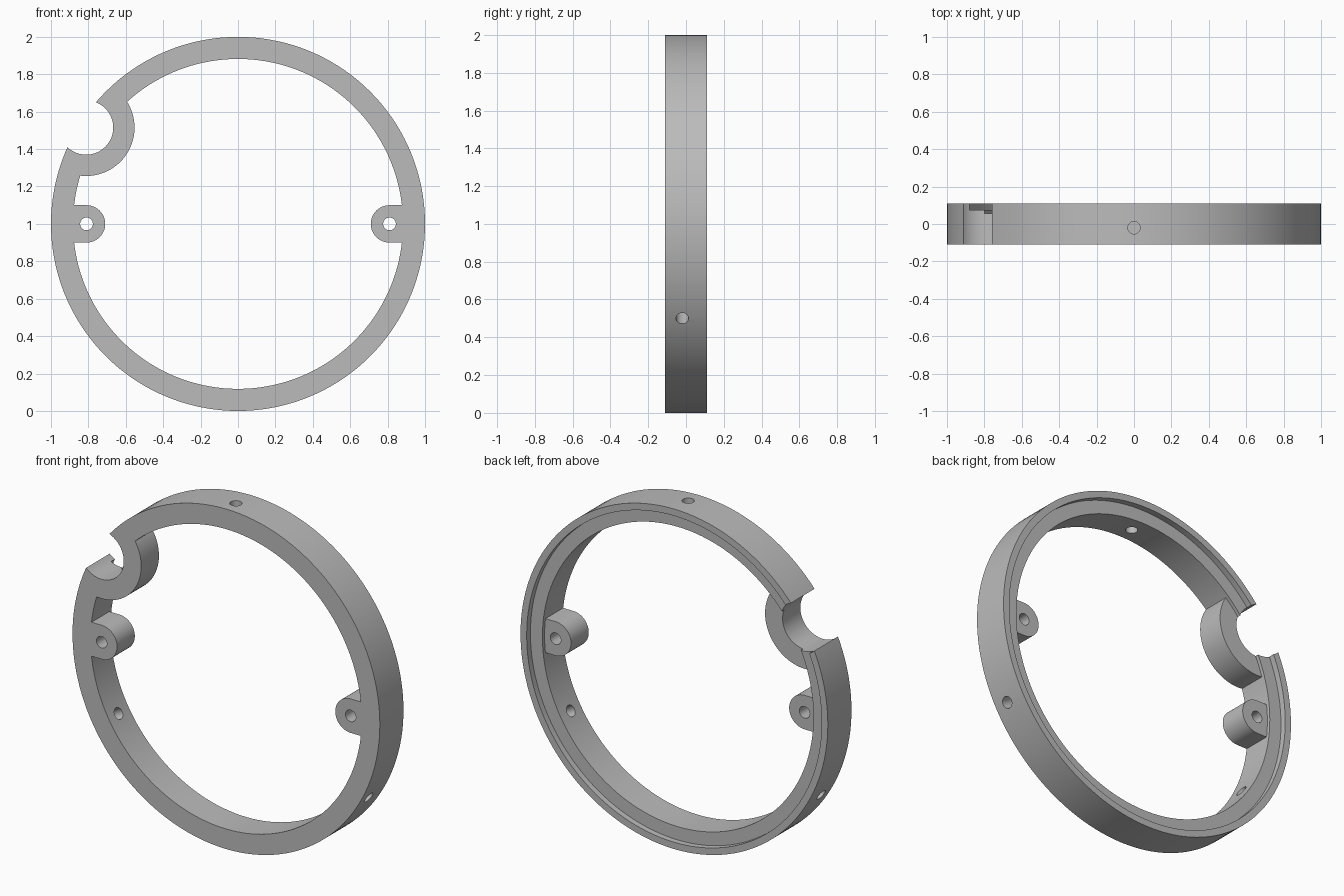
import bpy, bmesh, math
from mathutils import Matrix, Vector

if "Cube" in bpy.data.objects:
    bpy.data.objects.remove(bpy.data.objects["Cube"])

FRONT, BACK, LEDGE, BOSS_BACK = -0.11, 0.11, 0.075, 0.055
INNER, RIM = 0.882, 0.96
CZ = 1.0
NOTCH = (-0.812, 0.515)          # notch centre relative to ring centre

grey = bpy.data.materials.new("plain grey")
grey.diffuse_color = (0.5, 0.5, 0.5, 1)
grey.use_nodes = True
grey.node_tree.nodes["Principled BSDF"].inputs["Base Color"].default_value = grey.diffuse_color


def finish(name, bm):
    bmesh.ops.recalc_face_normals(bm, faces=bm.faces)
    me = bpy.data.meshes.new(name)
    bm.to_mesh(me)
    bm.free()
    me.materials.append(grey)
    ob = bpy.data.objects.new(name, me)
    bpy.context.collection.objects.link(ob)
    return ob


def arc(cx, cz, r, a0, a1, n):
    return [(cx + r * math.cos(math.radians(a0 + (a1 - a0) * i / n)),
             cz + r * math.sin(math.radians(a0 + (a1 - a0) * i / n)))
            for i in range(n + 1)]


def prism(name, outline, y0, y1):
    """Extrude an outline in the ring plane along y."""
    bm = bmesh.new()
    face = bm.faces.new([bm.verts.new((x, y0, z + CZ)) for x, z in outline])
    ext = bmesh.ops.extrude_face_region(bm, geom=[face])
    bmesh.ops.translate(bm, vec=(0, y1 - y0, 0),
                        verts=[v for v in ext["geom"] if isinstance(v, bmesh.types.BMVert)])
    return finish(name, bm)


def combine(base, tool, operation):
    mod = base.modifiers.new(operation.lower(), "BOOLEAN")
    mod.operation, mod.object, mod.solver = operation, tool, "EXACT"
    bpy.context.view_layer.objects.active = base
    bpy.ops.object.modifier_apply(modifier=mod.name)
    bpy.data.objects.remove(tool)


# Ring: stepped section swept round the y axis
section = [(1, FRONT), (1, BACK), (RIM, BACK), (RIM, LEDGE), (INNER, LEDGE), (INNER, FRONT)]
steps = 144
bm = bmesh.new()
loops = [[bm.verts.new((r * math.cos(a), y, CZ + r * math.sin(a))) for r, y in section]
         for a in (math.tau * i / steps for i in range(steps))]
for i in range(steps):
    p, q = loops[i], loops[(i + 1) % steps]
    for j in range(len(section)):
        k = (j + 1) % len(section)
        bm.faces.new((p[j], p[k], q[k], q[j]))
ring = finish("mounting_ring", bm)

# Round boss behind the notch, kept inside the ring wall
boss = []
for x, z in arc(*NOTCH, 0.259, 0, 360, 72)[:-1]:
    s = min(1, 0.93 / math.hypot(x, z))
    boss.append((x * s, z * s))
combine(ring, prism("notch_boss", boss, FRONT, BOSS_BACK), "UNION")

# Screw lugs on both sides
for side in (-1, 1):
    lug = [(0.93, -0.1)] + arc(0.81, 0, 0.1, 270, 90, 32) + [(0.93, 0.1)]
    lug = [(side * x, z) for x, z in lug]
    combine(ring, prism("screw_lug", lug, FRONT, BOSS_BACK), "UNION")

# Notch and lug holes cut straight through
for cx, cz, r, n in ((*NOTCH, 0.145, 64), (-0.81, 0, 0.034, 32), (0.81, 0, 0.034, 32)):
    combine(ring, prism("cutter", arc(cx, cz, r, 0, 360, n)[:-1], -0.3, 0.3), "DIFFERENCE")

# Three radial set-screw holes
for deg in (90, 210, 330):
    d = Vector((math.cos(math.radians(deg)), 0, math.sin(math.radians(deg))))
    bm = bmesh.new()
    bmesh.ops.create_cone(bm, cap_ends=True, segments=32, radius1=0.033, radius2=0.033, depth=0.3,
                          matrix=Matrix.Translation(d * 0.94 + Vector((0, -0.02, CZ)))
                          @ d.to_track_quat("Z", "Y").to_matrix().to_4x4())
    combine(ring, finish("cutter", bm), "DIFFERENCE")

# Smooth the round walls, keep the edges crisp
bpy.ops.object.select_all(action="DESELECT")
ring.select_set(True)
bpy.context.view_layer.objects.active = ring
bpy.ops.object.shade_smooth_by_angle(angle=math.radians(30))
